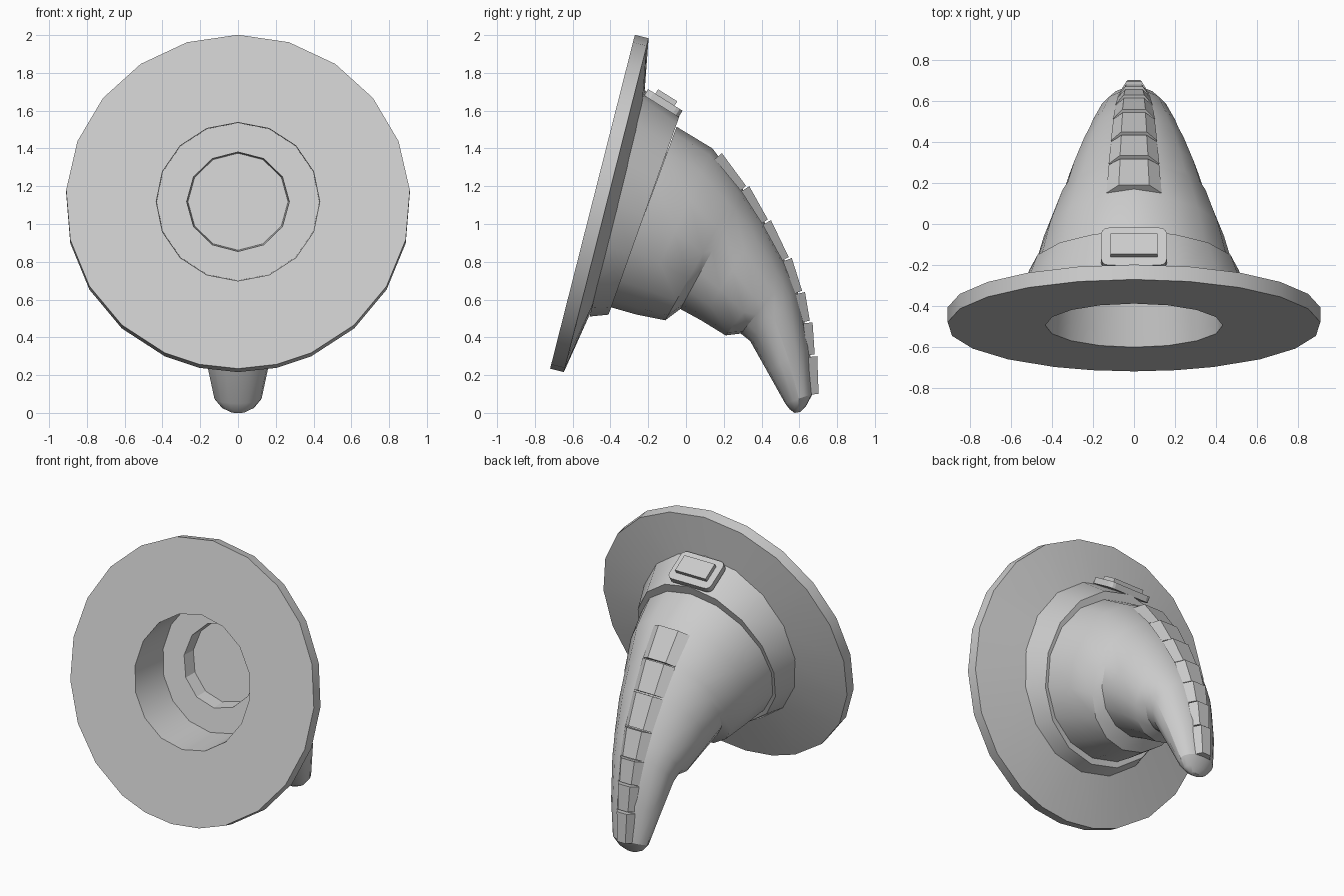
import bpy, bmesh, math
from mathutils import Vector, Matrix

if "Cube" in bpy.data.objects:
    bpy.data.objects.remove(bpy.data.objects["Cube"])

grey = bpy.data.materials.new("plain grey")
grey.use_nodes = True
colour = (0.6, 0.6, 0.6, 1)
grey.diffuse_color = colour
grey.node_tree.nodes["Principled BSDF"].inputs["Base Color"].default_value = colour


def finish(name, bm, smooth=True):
    mesh = bpy.data.meshes.new(name)
    bm.to_mesh(mesh)
    bm.free()
    obj = bpy.data.objects.new(name, mesh)
    bpy.context.collection.objects.link(obj)
    mesh.materials.append(grey)
    if smooth:
        bpy.ops.object.select_all(action='DESELECT')
        obj.select_set(True)
        bpy.context.view_layer.objects.active = obj
        bpy.ops.object.shade_smooth_by_angle(angle=math.radians(28))
    return obj


def even(n):
    return [math.tau * i / n for i in range(n)]


def ring(bottom, top, rx, angles):
    """Ellipse through a bottom and a top (y, z) point, starting at the top."""
    b, t = Vector(bottom), Vector(top)
    c, h = (b + t) / 2, (t - b) / 2
    return [Vector((rx * math.sin(a), c.x + h.x * math.cos(a), c.y + h.y * math.cos(a)))
            for a in angles]


def loft(name, rings, cap_start=False, cap_end=False, smooth=True):
    """Skin rings in order; rings may differ in their number of points."""
    bm = bmesh.new()
    loops = [[bm.verts.new(p) for p in r] for r in rings]
    for A, B in zip(loops, loops[1:]):
        i = j = 0
        na, nb = len(A), len(B)
        while i < na or j < nb:
            fa, fb = (i + 1) / na, (j + 1) / nb
            a0, a1, b0, b1 = A[i % na], A[(i + 1) % na], B[j % nb], B[(j + 1) % nb]
            if abs(fa - fb) < 1e-6:
                bm.faces.new((a0, a1, b1, b0))
                i, j = i + 1, j + 1
            elif fa < fb:
                bm.faces.new((a0, a1, b0))
                i += 1
            else:
                bm.faces.new((a0, b1, b0))
                j += 1
    if cap_start:
        bm.faces.new(loops[0][::-1])
    if cap_end:
        bm.faces.new(loops[-1])
    return finish(name, bm, smooth)


# Brim with the stepped head opening
UP = Vector((0.246, 0.969))
AXIS = Vector((0.969, -0.246))
CENTRE = Vector((-0.495, 1.118))


def disc(r, angles, depth=0, back=0):
    c = CENTRE + AXIS * depth + Vector((back, 0))
    return ring(c - UP * r, c + UP * r, r, angles)


half = [math.radians(17.2 * i) for i in range(1, 10)] + [math.radians(167)]
rim = [0] + half + [math.pi] + [math.tau - a for a in reversed(half)]
loft("brim", [
    disc(0.265, even(12), back=0.39),
    disc(0.272, even(12), back=0.30),
    disc(0.43, even(16), back=0.30),
    disc(0.433, even(16)),
    disc(0.912, rim),
    disc(0.912, rim, depth=0.075),
    disc(0.57, even(16), depth=0.135),
], cap_start=True)

# Hat band
loft("band", [
    ring((-0.51, 0.51), (-0.22, 1.71), 0.575, even(16)),
    ring((-0.41, 0.52), (-0.035, 1.57), 0.51, even(16)),
    ring((-0.40, 0.56), (-0.06, 1.50), 0.475, even(16)),
])

# Bent crown with two folds: bottom y, z, top y, z, half width
crown = [
    (-.40, .56, -.05, 1.515, .49),
    (-.26, .52, .14, 1.40, .44),
    (-.11, .49, .29, 1.20, .378),
    (-.03, .55, .31, 1.17, .35),
    (.08, .49, .41, 1.02, .315),
    (.21, .41, .52, .81, .262),
    (.29, .42, .55, .74, .235),
    (.34, .38, .59, .65, .215),
    (.43, .22, .655, .35, .17),
    (.525, .05, .67, .10, .125),
    (.55, .018, .635, .035, .085),
    (.575, .0, .605, .005, .035),
]
loft("crown", [ring((a, b), (c, d), w, even(16)) for a, b, c, d, w in crown], cap_end=True)

# Overlapping ridge scales down the back
spine = [(.19, 1.375), (.335, 1.20), (.45, 1.02), (.56, .82),
         (.63, .64), (.67, .48), (.695, .30), (.715, .09)]


def scale_section(p, t, w, drop):
    n = Vector((-t.y, t.x))
    shape = ((-0.55 * w, -drop), (0.55 * w, -drop), (w, -0.05), (-w, -0.05))
    return [Vector((x, p.x + n.x * h, p.y + n.y * h)) for x, h in shape]


for k, (p, q) in enumerate(zip(spine, spine[1:])):
    p, q = Vector(p), Vector(q)
    t = (q - p).normalized()
    w = 0.135 - 0.011 * k
    loft(f"ridge_scale_{k + 1}", [
        scale_section(p, t, w, 0),
        scale_section(q - t * 0.012, t, w - 0.012, 0.012),
    ], cap_start=True, cap_end=True, smooth=False)


# Buckle plate and raised centre
def slab(name, centre, size, corner):
    bm = bmesh.new()
    bmesh.ops.create_cube(bm, size=1)
    bmesh.ops.scale(bm, vec=size, verts=bm.verts)
    uprights = [e for e in bm.edges if abs(e.verts[0].co.z - e.verts[1].co.z) > 1e-4]
    if corner:
        bmesh.ops.bevel(bm, geom=uprights, offset=corner, segments=3,
                        profile=0.5, affect='EDGES')
    bm.transform(Matrix.Translation(centre) @ Matrix.Rotation(-0.56, 4, 'X'))
    finish(name, bm, smooth=False)


slab("buckle_plate", (0, -0.12, 1.64), (0.32, 0.215, 0.04), 0.035)
slab("buckle_centre", (0, -0.11, 1.66), (0.23, 0.12, 0.05), 0)
